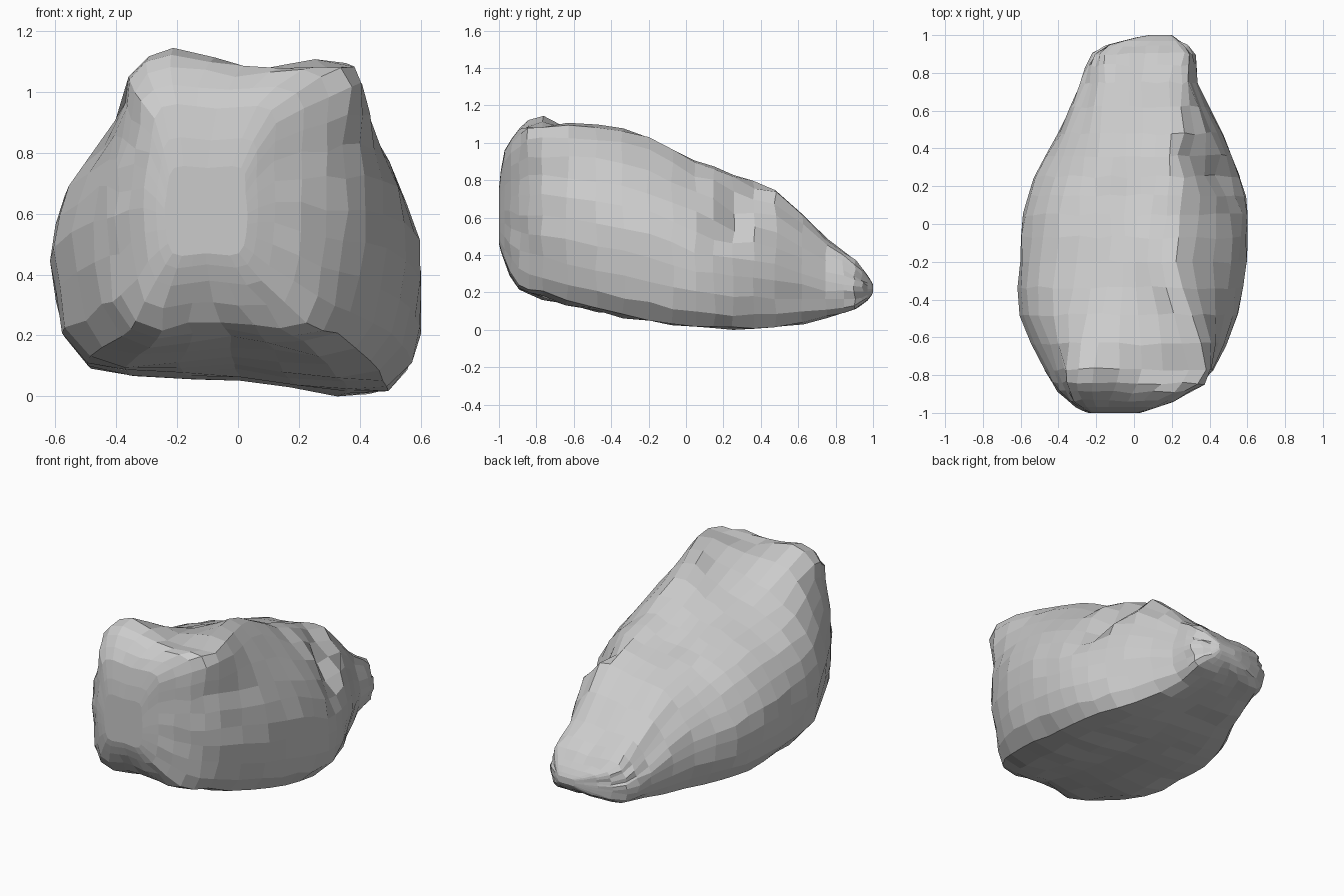
import bpy, bmesh, math, random
from mathutils import Vector
from mathutils.geometry import intersect_point_line

cube = bpy.data.objects.get("Cube")
if cube:
    bpy.data.objects.remove(cube, do_unlink=True)
random.seed(4)

# Cross-sections from front to back:
# y, widest x (right, left), base z (right, left), top edge x, z (right, left), right shoulder x, z
STATIONS = [
    (-1.00, -.24, .03, .47, .47, -.21, .75, .01, .75, -.235, .66),
    (-.97, -.31, .12, .38, .38, -.25, .95, .11, .94, -.29, .80),
    (-.89, -.40, .29, .25, .25, -.30, 1.06, .28, 1.05, -.37, .83),
    (-.77, -.47, .41, .19, .20, -.30, 1.12, .375, 1.09, -.40, .86),
    (-.48, -.60, .545, .13, .12, -.25, .96, .30, 1.09, -.50, .77),
    (-.20, -.605, .60, .11, .06, -.20, .88, .22, 1.03, -.50, .73),
    (.05, -.59, .605, .10, .02, -.20, .82, .25, .89, -.47, .69),
    (.25, -.53, .565, .10, .01, -.20, .75, .27, .83, -.42, .62),
    (.48, -.40, .465, .10, .02, -.18, .68, .26, .735, -.33, .53),
    (.75, -.28, .335, .11, .07, -.16, .46, .25, .49, -.24, .36),
    (.90, -.22, .32, .13, .11, -.15, .36, .26, .37, -.20, .29),
    (.97, -.06, .24, .16, .16, -.04, .29, .22, .29, -.05, .25),
    (1.00, .08, .20, .20, .20, .09, .24, .19, .24, .08, .225),
]

# Hollows: line start, line end, push, radius
HOLLOWS = [
    (Vector((.56, .22, .57)), Vector((.28, .33, .75)), Vector((-.07, 0, -.07)), .08),
    (Vector((.08, -.74, 1.1)), Vector((.25, -.74, 1.1)), Vector((0, 0, -.045)), .09),
]


def spline(points, steps, closed):
    """Catmull-Rom resampling of a list of vectors."""
    n, out = len(points), []
    at = (lambda i: points[i % n]) if closed else (lambda i: points[max(0, min(n - 1, i))])
    for i in range(n if closed else n - 1):
        a, b, c, d = at(i - 1), at(i), at(i + 1), at(i + 2)
        for s in range(steps):
            t = s / steps
            out.append(0.5 * (2 * b + (c - a) * t + (2 * a - 5 * b + 4 * c - d) * t * t
                              + (3 * b - a - 3 * c + d) * t ** 3))
    if not closed:
        out.append(points[-1].copy())
    return out


def section(y, xl, xr, zl, zr, tl, ztl, tr, ztr, sx, sz):
    """Flat base, bulging sides, sloping shoulders and a tilted top."""
    mid = (xl + xr) / 2
    pts = [
        (mid + .81 * (xl - mid), zl), (mid, (zl + zr) / 2), (mid + .80 * (xr - mid), zr),
        (xr, zr + .34 * (ztr - zr)), (tr + .75 * (xr - tr), zr + .70 * (ztr - zr)), (tr, ztr),
        ((tl + tr) / 2, (ztl + ztr) / 2), (tl, ztl), (sx, sz), (xl, zl + .42 * (ztl - zl)),
    ]
    return spline([Vector((x, y, z)) for x, z in pts], 3, True)


# Loft the sections lengthwise
columns = [spline(list(c), 2, False) for c in zip(*[section(*s) for s in STATIONS])]
rings = list(zip(*columns))

# Hollows and chiselled unevenness
for r, ring in enumerate(rings):
    for p in ring:
        for start, end, push, radius in HOLLOWS:
            t = intersect_point_line(p, start, end)[1]
            near = start.lerp(end, max(0, min(1, t)))
            p += push * math.exp(-((p - near).length / radius) ** 2)
        if 2 < r < len(rings) - 3:
            p += Vector([random.uniform(-.009, .009) for _ in range(3)])
        p.z = max(p.z, 0)

bm = bmesh.new()
grid = [[bm.verts.new(p) for p in ring] for ring in rings]
for a, b in zip(grid, grid[1:]):
    for i in range(len(a)):
        j = (i + 1) % len(a)
        bm.faces.new((a[i], a[j], b[j], b[i]))
bm.faces.new(grid[0])
bm.faces.new(grid[-1])
bmesh.ops.recalc_face_normals(bm, faces=bm.faces)

mesh = bpy.data.meshes.new("boulder")
bm.to_mesh(mesh)
bm.free()
boulder = bpy.data.objects.new("boulder", mesh)
bpy.context.collection.objects.link(boulder)

# Plain grey stone
stone = bpy.data.materials.new("grey stone")
stone.use_nodes = True
colour = (.6, .6, .6, 1)
stone.diffuse_color = colour
bsdf = next(n for n in stone.node_tree.nodes if n.type == 'BSDF_PRINCIPLED')
bsdf.inputs["Base Color"].default_value = colour
bsdf.inputs["Roughness"].default_value = .9
mesh.materials.append(stone)
